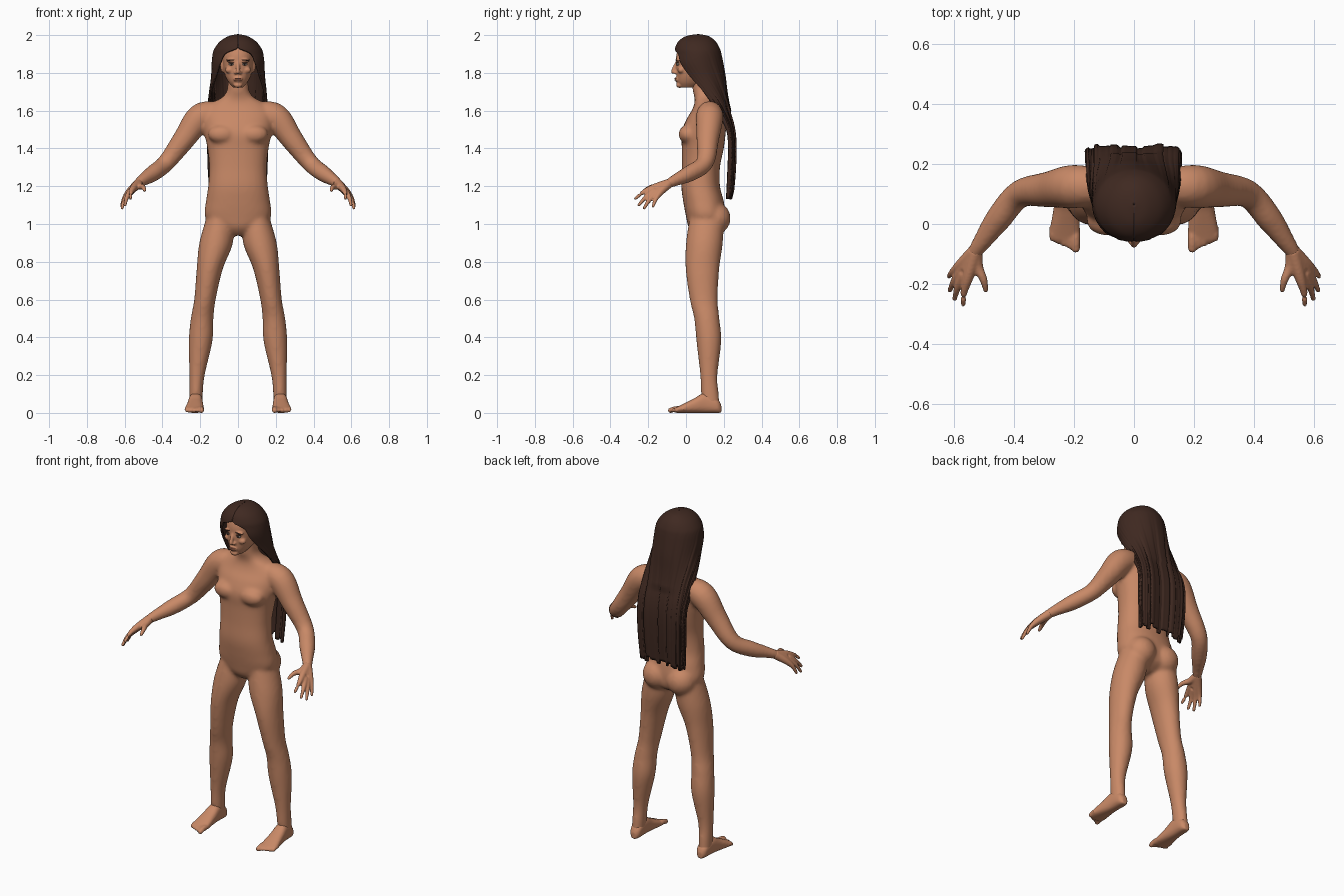
import bpy, bmesh, math, random
from mathutils import Vector, Matrix

random.seed(4)
cube = bpy.data.objects.get("Cube")
if cube:
    bpy.data.objects.remove(cube)


def material(name, rgb):
    m = bpy.data.materials.new(name)
    m.use_nodes = True
    m.diffuse_color = (*rgb, 1)
    bsdf = m.node_tree.nodes["Principled BSDF"]
    bsdf.inputs["Base Color"].default_value = (*rgb, 1)
    bsdf.inputs["Roughness"].default_value = 0.8
    return m


SKIN = material("warm skin", (0.58, 0.25, 0.135))
HAIR = material("dark brown hair", (0.05, 0.022, 0.015))
LIP = material("lip", (0.40, 0.14, 0.085))
EYE = material("eye white", (0.55, 0.48, 0.42))
IRIS = material("dark iris", (0.02, 0.012, 0.01))


def resample(rows, n=6):
    """Catmull-Rom interpolation of every column."""
    out = []
    for i in range(len(rows) - 1):
        quad = [rows[max(i - 1, 0)], rows[i], rows[i + 1], rows[min(i + 2, len(rows) - 1)]]
        for k in range(n):
            t = k / n
            out.append([b + 0.5 * t * (c - a + t * (2*a - 5*b + 4*c - d + t * (3*(b - c) + d - a)))
                        for a, b, c, d in zip(*quad)])
    return out + [list(rows[-1])]


def loft(bm, rings):
    """Closed skin over a list of point rings."""
    vs = [[bm.verts.new(p) for p in r] for r in rings]
    n = len(vs[0])
    faces = [bm.faces.new((a[j], a[(j + 1) % n], b[(j + 1) % n], b[j]))
             for a, b in zip(vs, vs[1:]) for j in range(n)]
    faces += [bm.faces.new(vs[0][::-1]), bm.faces.new(vs[-1])]
    bmesh.ops.recalc_face_normals(bm, faces=faces)


def spow(v, e):
    return math.copysign(abs(v) ** e, v)


def column(bm, rows, s=1, e=0.88, n=32):
    """Stack of level ovals: z, centre x, half width, front y, back y."""
    rings = []
    for z, cx, w, f, b in resample(rows):
        ang = [2 * math.pi * k / n for k in range(n)]
        rings.append([(s * (cx + w * spow(math.cos(a), e)),
                       (f + b) / 2 + (b - f) / 2 * spow(math.sin(a), e), z) for a in ang])
    loft(bm, rings)


def tube(bm, pts, s=1, n=16, steps=5):
    """Round limb through points x, y, z, radius."""
    rows = resample(pts, steps)
    end = Vector(rows[-1][:3])
    axis = (end - Vector(rows[-2][:3])).normalized()
    r = rows[-1][3]
    rows += [[*(end + axis * r * h), r * q] for h, q in ((0.5, 0.85), (0.85, 0.5))]
    rings = []
    for i, row in enumerate(rows):
        d = Vector(rows[min(i + 1, len(rows) - 1)][:3]) - Vector(rows[max(i - 1, 0)][:3])
        u = d.cross(Vector((0.3, 0.9, 0.2))).normalized() if abs(d.normalized().y) < 0.8 \
            else d.cross(Vector((0, 0, 1))).normalized()
        v = d.cross(u).normalized()
        c = Vector(row[:3])
        ring = [c + row[3] * (u * math.cos(a) + v * math.sin(a))
                for a in [2 * math.pi * k / n for k in range(n)]]
        rings.append([(s * p.x, p.y, p.z) for p in ring])
    loft(bm, rings)


def ball(bm, loc, size, tilt=0):
    mat = Matrix.Translation(loc) @ Matrix.Rotation(tilt, 4, 'Y') @ Matrix.Diagonal((*size, 1))
    bmesh.ops.create_uvsphere(bm, u_segments=20, v_segments=12, radius=1, matrix=mat)


def finish(name, bm, mat, voxel=0, smooth=0):
    me = bpy.data.meshes.new(name)
    bm.to_mesh(me)
    bm.free()
    me.materials.append(mat)
    ob = bpy.data.objects.new(name, me)
    bpy.context.collection.objects.link(ob)
    for p in me.polygons:
        p.use_smooth = True
    if voxel:
        r = ob.modifiers.new("fuse", 'REMESH')
        r.mode, r.voxel_size, r.use_smooth_shade = 'VOXEL', voxel, True
        sm = ob.modifiers.new("soften", 'SMOOTH')
        sm.factor, sm.iterations = 0.5, smooth
    return ob


# Body: torso, chest, buttocks, arms and legs fused together
bm = bmesh.new()
column(bm, [(0.94, 0, 0.04, 0.05, 0.14), (0.98, 0, 0.12, 0.015, 0.20), (1.04, 0, 0.175, 0.0, 0.21),
            (1.12, 0, 0.17, -0.015, 0.2), (1.2, 0, 0.158, -0.025, 0.18), (1.3, 0, 0.152, -0.022, 0.18),
            (1.4, 0, 0.162, -0.022, 0.2), (1.48, 0, 0.178, -0.025, 0.21), (1.55, 0, 0.185, 0, 0.215),
            (1.6, 0, 0.18, 0.03, 0.21), (1.64, 0, 0.14, 0.045, 0.2), (1.67, 0, 0.085, 0.045, 0.17),
            (1.71, 0, 0.058, 0.035, 0.15), (1.78, 0, 0.054, 0.03, 0.145)])
for s in (1, -1):
    ball(bm, (s * 0.085, 0.01, 1.475), (0.075, 0.05, 0.05))
    ball(bm, (s * 0.08, 0.155, 1.03), (0.085, 0.082, 0.085))
    tube(bm, [(0.11, 0.125, 1.59, 0.06), (0.2, 0.125, 1.565, 0.073), (0.285, 0.115, 1.45, 0.06),
              (0.38, 0.1, 1.325, 0.047), (0.45, 0.02, 1.268, 0.044), (0.5, -0.05, 1.235, 0.033),
              (0.535, -0.1, 1.21, 0.025)], s, 24)
    column(bm, [(1.04, 0.095, 0.07, 0.02, 0.2), (0.9, 0.116, 0.089, 0.0, 0.195),
                (0.76, 0.15, 0.069, -0.002, 0.176), (0.6, 0.175, 0.057, 0.02, 0.168),
                (0.5, 0.19, 0.06, 0.043, 0.177), (0.38, 0.198, 0.063, 0.055, 0.187),
                (0.2, 0.217, 0.041, 0.075, 0.167), (0.1, 0.222, 0.036, 0.08, 0.174),
                (0.03, 0.224, 0.034, 0.09, 0.18)], s, 1)
finish("body", bm, SKIN, 0.01, 9)

# Hands: every finger runs from the wrist over its knuckle to the tip
bm = bmesh.new()
wrist = Vector((0.528, -0.09, 1.215))
tips = [(0.569, -0.268, 1.135), (0.598, -0.25, 1.1), (0.614, -0.222, 1.083), (0.617, -0.175, 1.093)]
for s in (1, -1):
    for tip in tips:
        knuckle = wrist.lerp(Vector(tip), 0.45) + Vector((0.006, -0.004, 0.012))
        middle = wrist.lerp(Vector(tip), 0.75) + Vector((0.008, -0.004, 0.012))
        tube(bm, [(*wrist, 0.025), (*knuckle, 0.019), (*middle, 0.012), (*tip, 0.008)], s)
    tube(bm, [(*wrist, 0.024), (0.521, -0.14, 1.2, 0.018), (0.502, -0.185, 1.195, 0.013),
              (0.494, -0.22, 1.178, 0.009)], s)
finish("hands", bm, SKIN, 0.005, 3)

# Feet: arched sections from heel to ball, then five toes
bm = bmesh.new()
for s in (1, -1):
    rings = []
    for y, cx, w, h in resample([(0.187, 0.222, 0.015, 0.04), (0.165, 0.222, 0.032, 0.075),
                                 (0.1, 0.224, 0.037, 0.105), (0.04, 0.227, 0.043, 0.075),
                                 (-0.02, 0.23, 0.05, 0.045), (-0.055, 0.23, 0.047, 0.028)]):
        rings.append([(s * (cx + w * spow(math.cos(a), 0.8)), y, h / 2 + h / 2 * spow(math.sin(a), 0.8))
                      for a in [2 * math.pi * k / 24 for k in range(24)]])
    loft(bm, rings)
    for k in range(5):
        x = 0.194 + 0.0195 * k
        r = 0.0145 if k == 0 else 0.0105
        tube(bm, [(x, -0.01, 0.02, r), (x, -0.05 + 0.004 * k, 0.022, r),
                  (x, -0.083 + 0.0085 * k, 0.013, r)], s)
finish("feet", bm, SKIN, 0.006, 3)

# Head with brow, nose, cheeks, chin and ears
bm = bmesh.new()
column(bm, [(1.722, 0, 0.025, -0.028, 0.05), (1.75, 0, 0.05, -0.045, 0.1), (1.79, 0, 0.07, -0.05, 0.14),
            (1.85, 0, 0.08, -0.053, 0.155), (1.9, 0, 0.082, -0.05, 0.15), (1.94, 0, 0.074, -0.033, 0.14),
            (1.968, 0, 0.04, 0.01, 0.11)], 1, 0.92)
tube(bm, [(0, -0.045, 1.86, 0.009), (0, -0.06, 1.83, 0.01), (0, -0.068, 1.806, 0.012)])
ball(bm, (0, -0.034, 1.735), (0.024, 0.018, 0.015))
ball(bm, (0, -0.048, 1.766), (0.026, 0.012, 0.014))
for s in (1, -1):
    ball(bm, (s * 0.012, -0.056, 1.801), (0.01, 0.011, 0.008))
    ball(bm, (s * 0.034, -0.04, 1.868), (0.03, 0.014, 0.009), s * 0.1)
    ball(bm, (s * 0.045, -0.025, 1.815), (0.024, 0.02, 0.018))
    ball(bm, (s * 0.083, 0.055, 1.835), (0.01, 0.02, 0.032))
finish("head", bm, SKIN, 0.005, 3)

# Face details
for side, s in (("left", 1), ("right", -1)):
    for part, mat, loc, size, tilt in (
            ("eye", EYE, (0.034, -0.043, 1.846), (0.016, 0.008, 0.0065), 0),
            ("iris", IRIS, (0.034, -0.048, 1.846), (0.0065, 0.005, 0.006), 0),
            ("lash_line", HAIR, (0.034, -0.046, 1.853), (0.018, 0.007, 0.0025), 0),
            ("eyebrow", HAIR, (0.036, -0.047, 1.868), (0.022, 0.008, 0.004), 0.1)):
        bm = bmesh.new()
        ball(bm, (s * loc[0], loc[1], loc[2]), size, s * tilt)
        finish(side + "_" + part, bm, mat)
for name, z, h in (("upper_lip", 1.771, 0.0035), ("lower_lip", 1.763, 0.004)):
    bm = bmesh.new()
    ball(bm, (0, -0.054, z), (0.022, 0.008, h))
    finish(name, bm, LIP)

# Hair: open sheet wrapping the skull and hanging down the back
# columns: z, half width, centre y, half depth, wrap angle, squareness
hair_rows = resample([(1.999, 0.002, 0.065, 0.002, 180, 1), (1.99, 0.045, 0.06, 0.055, 180, 1),
                      (1.965, 0.088, 0.058, 0.092, 180, 1), (1.93, 0.117, 0.06, 0.112, 178, 1),
                      (1.9, 0.128, 0.063, 0.118, 148, 1), (1.85, 0.134, 0.067, 0.124, 136, 1),
                      (1.78, 0.137, 0.088, 0.115, 122, 1), (1.7, 0.146, 0.12, 0.092, 104, 0.9),
                      (1.62, 0.153, 0.16, 0.066, 92, 0.7), (1.52, 0.156, 0.21, 0.042, 90, 0.45),
                      (1.42, 0.156, 0.228, 0.034, 90, 0.4), (1.28, 0.152, 0.225, 0.033, 90, 0.4),
                      (1.15, 0.143, 0.218, 0.03, 90, 0.4)], 5)
COLS = 96
clump = []
while len(clump) <= COLS:
    clump += [random.uniform(-1, 1)] * random.randint(3, 8)
bm = bmesh.new()
grid = []
for z, w, yc, d, wrap, e in hair_rows:
    low = min(max((1.95 - z) / 0.4, 0), 1)
    tail = max((1.3 - z) / 0.15, 0)
    row = []
    for k in range(COLS + 1):
        a = math.radians(wrap) * (2 * k / COLS - 1)
        swell = 1 + 0.012 * low * math.sin(k * 1.9) + 0.02 * low * clump[k]
        dip = 0.012 * low * math.exp(-(a / 0.5) ** 2) if z < 1.6 else 0
        row.append(bm.verts.new((w * swell * math.sin(a),
                                 yc + d * spow(math.cos(a), e) + 0.006 * low * clump[k] - dip,
                                 z + 0.02 * tail * clump[k])))
    grid.append(row)
for a, b in zip(grid, grid[1:]):
    for k in range(COLS):
        bm.faces.new((a[k], a[k + 1], b[k + 1], b[k]))
hair = finish("long_hair", bm, HAIR)
thick = hair.modifiers.new("thickness", 'SOLIDIFY')
thick.thickness, thick.offset = 0.012, 0
